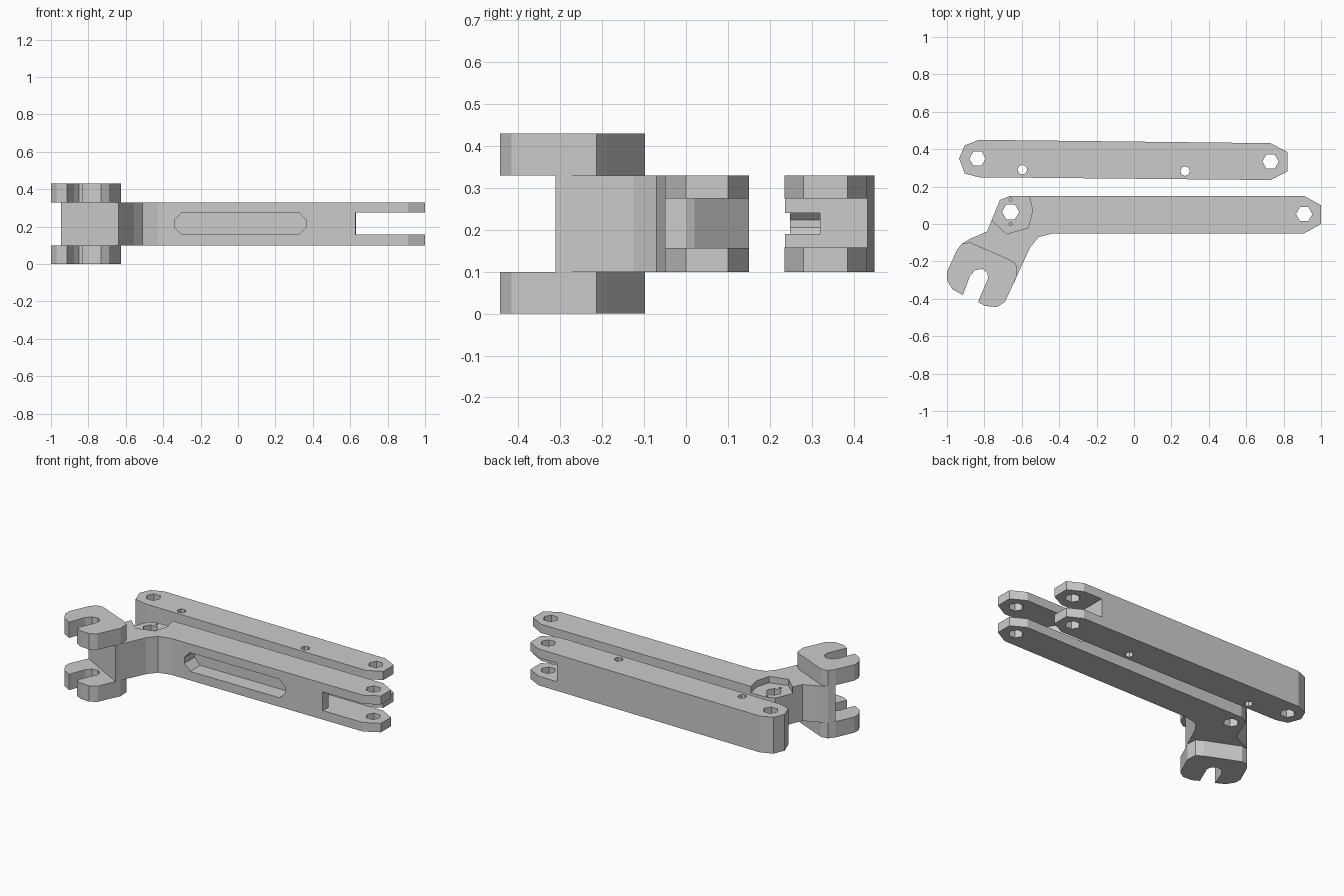
import bpy, bmesh, math

if "Cube" in bpy.data.objects:
    bpy.data.objects.remove(bpy.data.objects["Cube"])


def prism(name, pts, lo, hi, axis='z'):
    """Extrude an outline: (x, y) along z, or (x, z) along y."""
    bm = bmesh.new()
    if axis == 'z':
        a = [(u, v, lo) for u, v in pts]
        shift = (0, 0, hi - lo)
    else:
        a = [(u, lo, v) for u, v in pts]
        shift = (0, hi - lo, 0)
    face = bm.faces.new([bm.verts.new(p) for p in a])
    ext = bmesh.ops.extrude_face_region(bm, geom=[face])
    verts = [g for g in ext['geom'] if isinstance(g, bmesh.types.BMVert)]
    bmesh.ops.translate(bm, vec=shift, verts=verts)
    bmesh.ops.recalc_face_normals(bm, faces=bm.faces)
    mesh = bpy.data.meshes.new(name)
    bm.to_mesh(mesh)
    bm.free()
    ob = bpy.data.objects.new(name, mesh)
    bpy.context.collection.objects.link(ob)
    return ob


def combine(ob, tool, op='DIFFERENCE'):
    """Apply a boolean and remove the helper."""
    mod = ob.modifiers.new(op, 'BOOLEAN')
    mod.operation = op
    mod.solver = 'EXACT'
    mod.object = tool
    bpy.context.view_layer.objects.active = ob
    bpy.ops.object.modifier_apply(modifier=mod.name)
    bpy.data.objects.remove(tool)


def ngon(x, y, r, n):
    return [(x + r * math.cos(2 * math.pi * i / n),
             y + r * math.sin(2 * math.pi * i / n)) for i in range(n)]


def hole(ob, x, y, r, n=6, lo=-0.1, hi=0.6):
    combine(ob, prism('hole_cutter', ngon(x, y, r, n), lo, hi))


def slot(x0, x1, z0, z1, c):
    """Long slot outline with chamfered ends."""
    return [(x0, z0 + c), (x0 + c, z0), (x1 - c, z0), (x1, z0 + c),
            (x1, z1 - c), (x1 - c, z1), (x0 + c, z1), (x0, z1 - c)]


Z0, Z1 = 0.10, 0.33      # height of both bars
F0, F1 = 0.157, 0.275    # fork gap

# bent lever bar
lever = prism('bent_lever', [
    (0.91, 0.15), (1, 0.10), (1, 0), (0.91, -0.05), (-0.43, -0.05),
    (-0.51, -0.07), (-0.555, -0.125), (-0.626, -0.278), (-0.64, -0.312),
    (-0.947, -0.14), (-0.92, -0.105), (-0.877, -0.08), (-0.786, -0.04),
    (-0.717, 0.128), (-0.663, 0.15)], Z0, Z1)

# forked end with angled floor
combine(lever, prism('fork_cutter', [
    (0.625, -0.1), (0.63, 0), (0.62, 0.02), (0.5, 0.15), (0.45, 0.2),
    (1.2, 0.2), (1.2, -0.1)], F0, F1))

# shallow pocket in the front face
combine(lever, prism('pocket_cutter', slot(-0.34, 0.365, F0, F1, 0.04),
                     -0.1, 0.05, 'y'))

# open recess around the pivot
combine(lever, prism('recess_cutter', [
    (-0.56, 0.2), (-0.56, 0.15), (-0.542, 0.07), (-0.567, -0.02),
    (-0.68, -0.053), (-0.75, 0.01), (-0.80, 0.06), (-0.80, 0.2)], 0.29, 0.4))

# pivot holes and pin marks
hole(lever, 0.91, 0.053, 0.044)
hole(lever, -0.66, 0.065, 0.046)
for y in (0.0, 0.13):
    hole(lever, -0.66, y, 0.009, 6, 0.25, 0.4)

# two hooked jaws
jaw = [(-1, -0.257), (-1, -0.30), (-0.97, -0.35), (-0.915, -0.38),
       (-0.877, -0.278), (-0.85, -0.247), (-0.81, -0.24), (-0.785, -0.26),
       (-0.78, -0.29), (-0.834, -0.417), (-0.797, -0.438), (-0.733, -0.444),
       (-0.69, -0.417), (-0.626, -0.278), (-0.63, -0.214), (-0.67, -0.188),
       (-0.877, -0.098), (-0.92, -0.105), (-0.947, -0.14)]
for lo, hi in ((0, Z0), (Z1, 0.43)):
    combine(lever, prism('jaw', jaw, lo, hi), 'UNION')

# straight link bar
link = prism('straight_link', [
    (-0.83, 0.45), (-0.905, 0.42), (-0.935, 0.35), (-0.905, 0.27),
    (-0.83, 0.25), (0.73, 0.235), (0.82, 0.28), (0.82, 0.385),
    (0.73, 0.432)], Z0, Z1)

# forked end of the link
combine(link, prism('fork_cutter', [(0.6, 0.1), (1, 0.1), (1, 0.6), (0.6, 0.6)],
                    F0 + 0.001, F1))

# groove along the inner face
combine(link, prism('groove_cutter', slot(-0.66, 0.75, 0.19, 0.24, 0.016),
                    0.18, 0.32, 'y'))

# link holes
for x, y, r in ((-0.837, 0.35, 0.044), (0.73, 0.334, 0.044),
                (-0.597, 0.29, 0.026), (0.273, 0.283, 0.026)):
    hole(link, x, y, r, 6 if r > 0.03 else 8)
